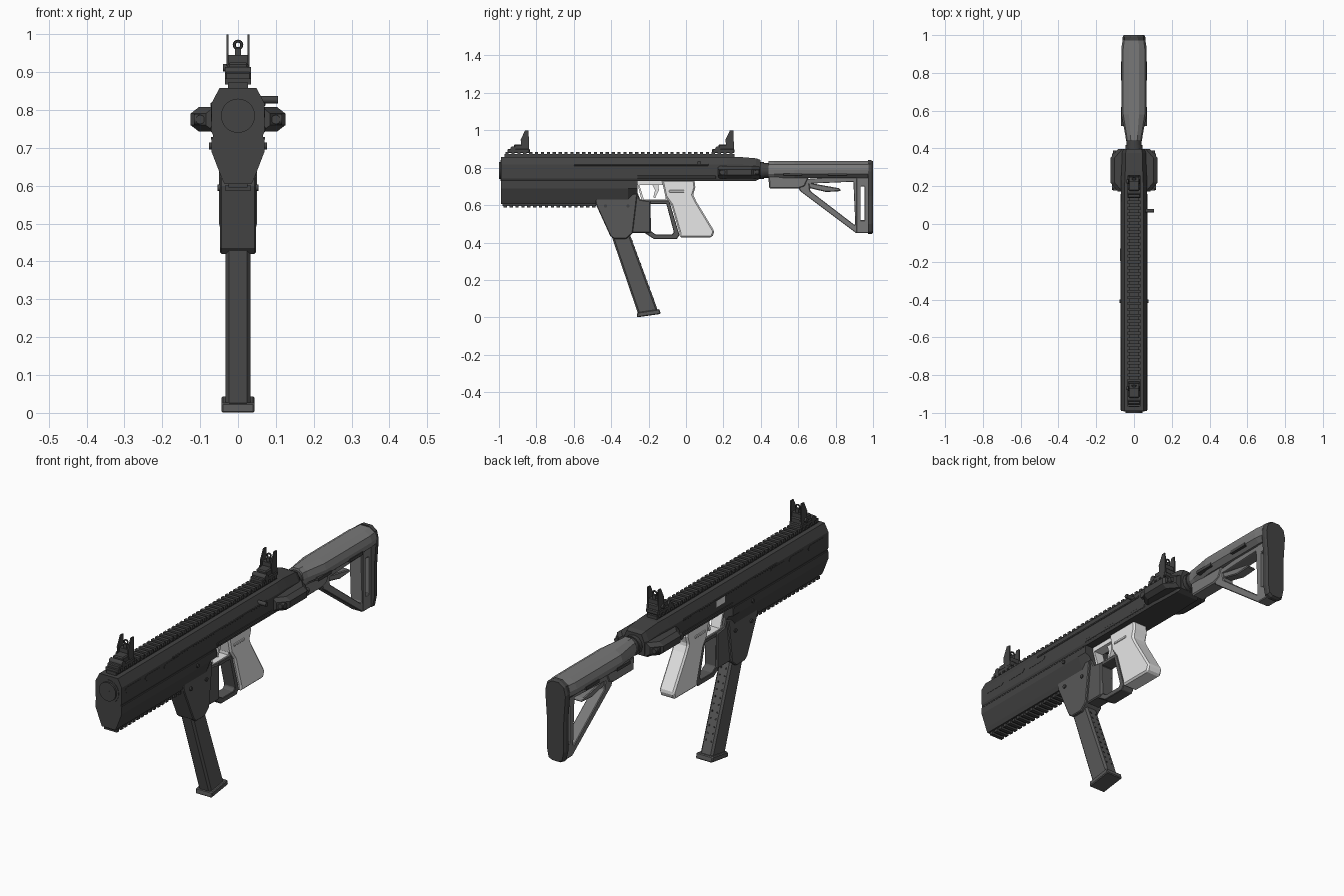
import bpy, bmesh, math
from mathutils import Matrix, Vector

if "Cube" in bpy.data.objects:
    bpy.data.objects.remove(bpy.data.objects["Cube"], do_unlink=True)


def material(name, v):
    m = bpy.data.materials.new(name)
    m.use_nodes = True
    m.diffuse_color = (v, v, v, 1)
    bsdf = m.node_tree.nodes["Principled BSDF"]
    bsdf.inputs["Base Color"].default_value = (v, v, v, 1)
    bsdf.inputs["Roughness"].default_value = 0.6
    return m


BODY = material("charcoal body", 0.056)
MAG = material("dark grey polymer", 0.098)
STOCK = material("mid grey stock", 0.19)
GRIP = material("light grey grip", 0.8)
RECESS = material("black recess", 0.025)


def finish(name, bm, mat, bevel=0, smooth=False):
    bmesh.ops.recalc_face_normals(bm, faces=bm.faces[:])
    mesh = bpy.data.meshes.new(name)
    bm.to_mesh(mesh)
    bm.free()
    mesh.materials.append(mat)
    ob = bpy.data.objects.new(name, mesh)
    bpy.context.collection.objects.link(ob)
    if bevel:
        mod = ob.modifiers.new("edges", "BEVEL")
        mod.width, mod.segments, mod.limit_method = bevel, 1, "ANGLE"
        mod.angle_limit = math.radians(40)
    if smooth:
        bpy.ops.object.select_all(action="DESELECT")
        ob.select_set(True)
        bpy.context.view_layer.objects.active = ob
        bpy.ops.object.shade_smooth_by_angle(angle=math.radians(35))
    return ob


def loft(name, rings, mat, bevel=0):
    """Skin rings of equal length and cap both ends."""
    bm = bmesh.new()
    loops = [[bm.verts.new(p) for p in r] for r in rings]
    n = len(loops[0])
    for a, b in zip(loops, loops[1:]):
        for i in range(n):
            j = (i + 1) % n
            bm.faces.new((a[i], a[j], b[j], b[i]))
    bm.faces.new(loops[0])
    bm.faces.new(loops[-1])
    return finish(name, bm, mat, bevel)


def side(name, pts, x0, x1, mat, bevel=0):
    """Side profile (y, z) extruded across x."""
    return loft(name, [[(x, y, z) for y, z in pts] for x in (x0, x1)], mat, bevel)


def rect(y, z):
    return [(y[0], z[0]), (y[1], z[0]), (y[1], z[1]), (y[0], z[1])]


def box(name, x, y, z, mat, bevel=0):
    return side(name, rect(y, z), *x, mat, bevel)


def frame(name, outer, inner, half, mat, bevel=0):
    """Closed side-profile loop with an opening."""
    bm = bmesh.new()
    rings = [[bm.verts.new((x, y, z)) for y, z in pts]
             for x, pts in ((-half, outer), (half, outer), (half, inner), (-half, inner))]
    n = len(outer)
    for k in range(4):
        a, b = rings[k], rings[(k + 1) % 4]
        for i in range(n):
            j = (i + 1) % n
            bm.faces.new((a[i], a[j], b[j], b[i]))
    return finish(name, bm, mat, bevel)


def cyl(name, loc, r, length, axis, mat, sides=16):
    bm = bmesh.new()
    turn = Vector((0, 0, 1)).rotation_difference(Vector(axis)).to_matrix().to_4x4()
    bmesh.ops.create_cone(bm, cap_ends=True, segments=sides, radius1=r, radius2=r,
                          depth=length, matrix=Matrix.Translation(loc) @ turn)
    return finish(name, bm, mat, smooth=True)


def mirrored(half, y):
    """Symmetric cross-section ring at y from its +x half, listed top to bottom."""
    return [(x, y, z) for x, z in half] + [(-x, y, z) for x, z in reversed(half)]


def teeth(name, half, y, z, pitch, count, mat):
    ob = box(name, (-half, half), (y, y + pitch * 0.55), z, mat)
    mod = ob.modifiers.new("repeat", "ARRAY")
    mod.count, mod.use_relative_offset, mod.use_constant_offset = count, False, True
    mod.constant_offset_displace = (0, pitch, 0)


X, Y = (1, 0, 0), (0, 1, 0)


# Receiver and handguard shells
def upper(y, w, top, low=0.73):
    return mirrored([(w * .7, top), (w, top - .04), (w, low + .012), (w * .92, low)], y)


loft("upper_receiver", [upper(-.99, .07, .858), upper(.22, .07, .858), upper(.28, .066, .858),
                        upper(.375, .063, .85), upper(.398, .057, .842, .742)], BODY)


def lower(y, bottom):
    return mirrored([(.064, .735), (.07, .722), (.07, .69), (.045, bottom + .02), (.036, bottom)], y)


loft("lower_handguard", [lower(-.99, .605), lower(-.31, .605), lower(-.26, .66)], BODY)
for s in (-1, 1):
    box("side_seam", (s * .066, s * .0712), (-.985, -.27), (.722, .729), BODY)
    box("upper_rib", (s * .066, s * .0725), (-.6, .12), (.81, .82), BODY, .002)
    box("lower_rib", (s * .066, s * .0725), (-.26, .16), (.742, .757), BODY, .002)
    for y0, y1 in ((-.965, -.835), (-.81, -.69), (-.665, -.545)):
        cut = [(y0, .79), (y0 + .012, .78), (y1 - .012, .78),
               (y1, .79), (y1, .797), (y1 - .012, .807), (y0 + .012, .807), (y0, .797)]
        side("vent_slot", cut, s * .066, s * .0712, BODY)

# Ejection port on the right side, handle on the left
box("ejection_port", (-.0712, -.066), (-.24, -.08), (.77, .816), BODY)
box("bolt_face", (-.073, -.067), (-.195, -.13), (.782, .812), GRIP)
cyl("charging_handle", (.083, .07, .827), .01, .045, X, BODY)

# Muzzle
cyl("muzzle_opening", (0, -.988, .785), .055, .008, Y, BODY, 32)
cyl("muzzle", (0, -.982, .785), .045, .036, Y, BODY, 32)
cyl("bore", (0, -.985, .785), .012, .032, Y, BODY)

# Rails
box("top_rail", (-.026, .026), (-.97, .26), (.855, .873), BODY)
teeth("top_rail_teeth", .034, -.965, (.867, .884), .0315, 39, BODY)
box("bottom_rail", (-.025, .025), (-.98, -.48), (.596, .61), BODY)
teeth("bottom_rail_teeth", .034, -.975, (.587, .601), .0315, 16, BODY)

# Folding sights
for label, o in (("front", 0), ("rear", 1.095)):
    box(label + "_sight_base", (-.034, .034), (-.955 + o, -.835 + o), (.878, .9), BODY, .004)
    box(label + "_sight_hinge", (-.028, .028), (-.92 + o, -.84 + o), (.895, .925), BODY, .005)
    cyl(label + "_sight_knob", (0, -.925 + o, .9), .014, .07, X, BODY, 12)
    cyl(label + "_sight_pin", (-.005, -.87 + o, .912), .01, .07, X, BODY, 12)
    for s in (-1, 1):
        ear = [(-.878, .895), (-.884, .95), (-.86, 1.0), (-.842, 1.0), (-.838, .895)]
        side(label + "_sight_ear", [(y + o, z) for y, z in ear], s * .025, s * .031, BODY)
    box(label + "_sight_leaf", (-.028, .028), (-.872 + o, -.845 + o), (.9, .945), BODY)
    box(label + "_sight_post", (-.008, .008), (-.865 + o, -.85 + o), (.94, .964), BODY)
    bpy.ops.mesh.primitive_torus_add(major_segments=16, minor_segments=6, major_radius=.01, minor_radius=.004,
                                     location=(0, -.857 + o, .972), rotation=(math.pi / 2, 0, 0))
    bpy.context.object.name = label + "_sight_aperture"
    bpy.context.object.data.materials.append(BODY)


# Sling mounts at the rear of the receiver
def mount_ring(s, y, out):
    half = [(.05, .743), (out - .022, .743), (out, .76), (out, .791), (out - .022, .808), (.05, .808)]
    return [(s * x, y, z) for x, z in half]


for s in (-1, 1):
    loft("sling_mount", [mount_ring(s, y, out) for y, out in
                         ((.172, .085), (.22, .125), (.35, .125), (.396, .085))], BODY)
    for y in (.195, .36):
        cyl("mount_screw", (s * .1, y, .775), .014, .032, X, BODY)
    cyl("mount_eyelet", (s * .1, .284, .775), .012, .212, Y, BODY)

# Magazine well and lower frame
side("magazine_well", [(-.485, .625), (-.48, .6), (-.405, .435), (-.385, .42), (-.32, .42),
                       (-.285, .45), (-.26, .66), (-.45, .66)], -.047, .047, MAG, .004)
side("lower_frame", [(-.42, .62), (-.28, .72), (-.245, .63), (-.19, .622), (-.19, .45),
                     (-.29, .45)], -.036, .036, MAG, .005)
frame("hand_guard", [(-.24, .624), (-.09, .624), (-.035, .44), (-.05, .418), (-.17, .418), (-.22, .45)],
      [(-.19, .607), (-.105, .607), (-.065, .455), (-.075, .442), (-.16, .442), (-.187, .46)],
      .03, MAG, .003)
for y, z, half in ((-.41, .705, .076), (-.43, .595, .054), (-.31, .595, .052)):
    cyl("cross_pin", (0, y, z), .009, half * 2, X, BODY, 12)

# Magazine with witness holes in its back face
side("magazine", [(-.41, .47), (-.31, .47), (-.148, .03), (-.256, .018)], -.033, .033, MAG, .009)
side("magazine_base", [(-.264, 0), (-.135, .018), (-.142, .044), (-.26, .026)], -.044, .044, MAG, .004)
top, end = Vector((0, -.31, .47)), Vector((0, -.148, .03))
run = end - top
normal = Vector((0, -run.z, run.y)).normalized()
for i in range(11):
    for x in (-.014, .014):
        cyl("witness_hole", top + run * (.14 + i * .07) + Vector((x, 0, 0)), .005, .003, normal, RECESS, 8)

# Pistol grip, trigger and trigger guard
side("grip", [(-.13, .735), (.045, .735), (.05, .695), (.038, .655), (.055, .62), (.152, .46),
              (.14, .428), (-.034, .428), (-.036, .455), (-.078, .6), (-.11, .645)], -.04, .04, GRIP, .008)
frame("trigger_guard", [(-.265, .735), (-.08, .735), (-.09, .616), (-.235, .616)],
      [(-.25, .708), (-.105, .708), (-.11, .63), (-.225, .63)], .025, GRIP)
side("trigger", [(-.185, .72), (-.15, .72), (-.145, .68), (-.165, .638), (-.175, .64), (-.165, .68)],
     -.01, .01, GRIP)
for s in (-1, 1):
    box("grip_lever", (s * .038, s * .044), (-.09, -.01), (.668, .68), GRIP, .002)

# Stock tube and shell
cyl("buffer_tube", (0, .43, .785), .04, .14, Y, BODY, 24)
cyl("buffer_collar", (0, .405, .785), .046, .025, Y, BODY, 12)


def shell(y, w):
    return mirrored([(w * .4, .835), (w * .85, .818), (w, .79), (w * .95, .765), (w * .6, .745)], y)


loft("stock_shell", [shell(.44, .042), shell(.47, .046), shell(.58, .067), shell(.93, .067),
                     shell(.975, .06)], STOCK)
side("stock_clamp", [(.44, .755), (.66, .755), (.635, .7), (.6, .688), (.445, .688)], -.034, .034, STOCK, .006)
side("stock_lever", [(.56, .755), (.68, .715), (.82, .69), (.83, .675), (.75, .67), (.6, .705)],
     -.024, .024, STOCK, .004)
frame("stock_frame", [(.58, .735), (.93, .76), (.93, .45), (.91, .45), (.61, .675)],
      [(.66, .715), (.895, .725), (.905, .5), (.9, .495), (.665, .675)], .03, STOCK, .004)
frame("stock_post", rect((.912, .985), (.45, .76)), rect((.933, .955), (.52, .7)), .032, STOCK, .003)
for s in (-1, 1):
    for y in (.52, .76):
        box("stock_shell_slot", (s * .045, s * .068), (y, y + .1), (.757, .772), BODY)

# Rubber butt pad
pad = [(.02, .84), (.05, .82), (.06, .78), (.05, .65), (.05, .5), (.04, .455), (.02, .445)]
loft("butt_pad", [mirrored(pad, .972), mirrored(pad, .99),
                  mirrored([(x * .9, .645 + (z - .645) * .97) for x, z in pad], 1.0)], BODY)
